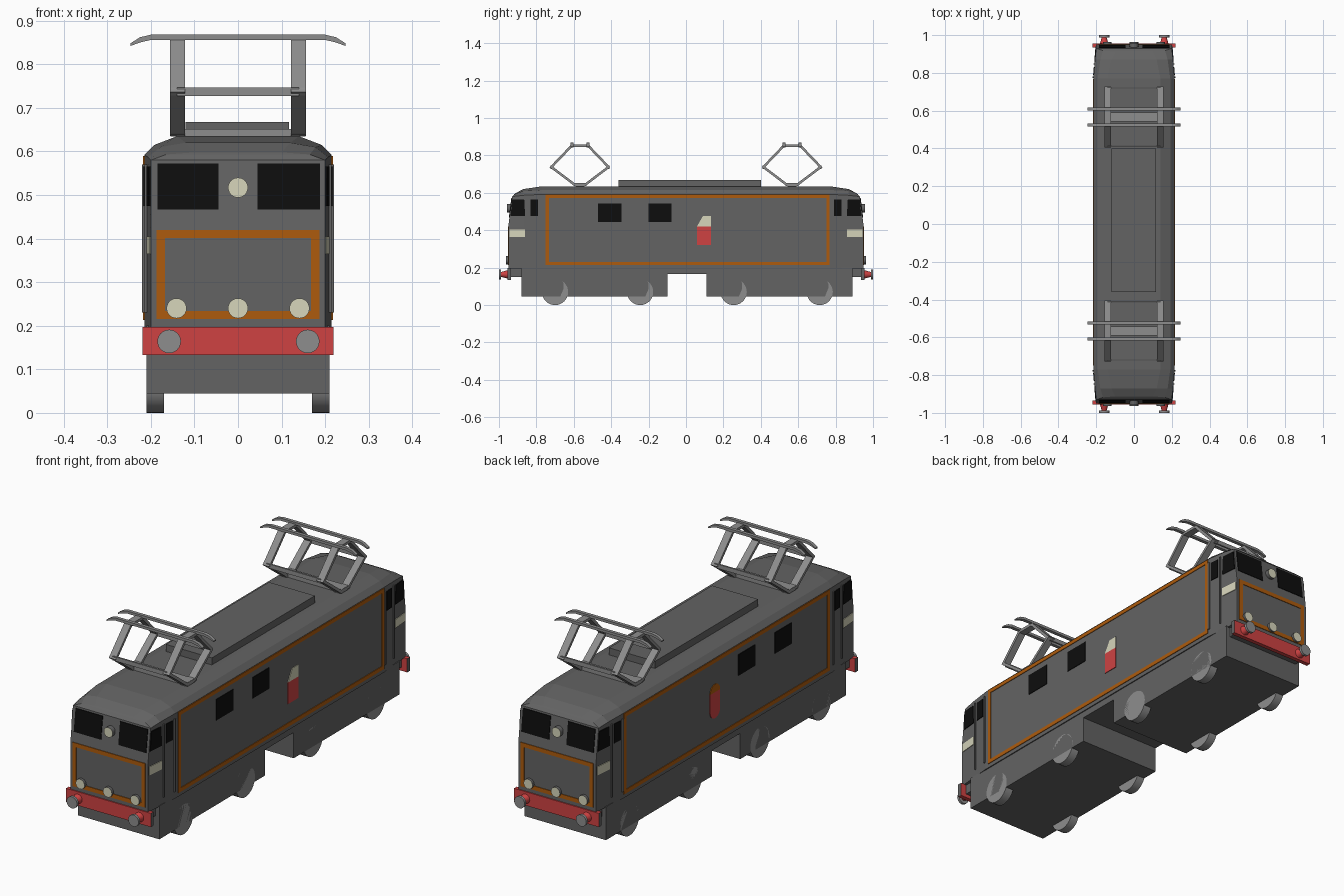
import bpy, bmesh, math
from mathutils import Vector

if "Cube" in bpy.data.objects:
    bpy.data.objects.remove(bpy.data.objects["Cube"])


def material(name, rgb):
    m = bpy.data.materials.new(name)
    m.diffuse_color = (*rgb, 1)
    m.use_nodes = True
    m.node_tree.nodes["Principled BSDF"].inputs["Base Color"].default_value = m.diffuse_color
    return m


GREY = material("body grey", (0.125, 0.125, 0.125))
LIGHT = material("metal grey", (0.27, 0.27, 0.27))
BLACK = material("window black", (0.004, 0.004, 0.004))
ORANGE = material("lining orange", (0.42, 0.105, 0.004))
CREAM = material("lamp cream", (0.68, 0.67, 0.50))
RED = material("beam red", (0.62, 0.055, 0.055))


def finish(name, bm, *mats):
    bmesh.ops.recalc_face_normals(bm, faces=bm.faces)
    me = bpy.data.meshes.new(name)
    bm.to_mesh(me)
    bm.free()
    ob = bpy.data.objects.new(name, me)
    bpy.context.collection.objects.link(ob)
    for m in mats:
        me.materials.append(m)
    return ob


def solid(bm, lower, upper):
    """Closed prism between two matching outlines."""
    a = [bm.verts.new(p) for p in lower]
    b = [bm.verts.new(p) for p in upper]
    n = len(a)
    bm.faces.new(a)
    bm.faces.new(b[::-1])
    for i in range(n):
        bm.faces.new((a[i], a[(i + 1) % n], b[(i + 1) % n], b[i]))


def prism(name, mapping, polys, lo, hi, mat):
    bm = bmesh.new()
    for poly in polys:
        solid(bm, [mapping(u, v, lo) for u, v in poly], [mapping(u, v, hi) for u, v in poly])
    return finish(name, bm, mat)


def rect(u0, u1, v0, v1):
    return [(u0, v0), (u1, v0), (u1, v1), (u0, v1)]


def border(u0, u1, v0, v1, t):
    o, i = rect(u0, u1, v0, v1), rect(u0 + t, u1 - t, v0 + t, v1 - t)
    return [[o[k], o[(k + 1) % 4], i[(k + 1) % 4], i[k]] for k in range(4)]


def along_x(u, v, w):
    return (w, u, v)


def along_y(u, v, w):
    return (u, w, v)


def along_z(u, v, w):
    return (u, v, w)


def on_side(s):
    return lambda u, v, o: (s * (0.215 - max(0, abs(u) - 0.77) * 0.0833 + o), u, v)


def on_end(e):
    return lambda u, v, o: (u, e * (0.95 - max(0, v - 0.42) * 0.125 + o), v)


def cylinder(name, centre, axis, r, length, mats, r2=None, segs=24):
    """Cylinder along axis; the cap facing the axis takes the last material."""
    bm = bmesh.new()
    d = Vector(axis)
    bmesh.ops.create_cone(bm, cap_ends=True, segments=segs, radius1=r,
                          radius2=r if r2 is None else r2, depth=length)
    bmesh.ops.transform(bm, matrix=d.to_track_quat('Z', 'Y').to_matrix().to_4x4(), verts=bm.verts)
    bmesh.ops.translate(bm, vec=centre, verts=bm.verts)
    bm.normal_update()
    for f in bm.faces:
        f.smooth = len(f.verts) == 4
        if f.normal.dot(d) > 0.9:
            f.material_index = len(mats) - 1
    ob = finish(name, bm, *mats)
    for e in ob.data.edges:
        e.use_edge_sharp = False
    bpy.context.view_layer.objects.active = ob
    ob.select_set(True)
    bpy.ops.object.shade_smooth_by_angle(angle=math.radians(40))
    ob.select_set(False)
    return ob


# Body shell: half sections lofted from end to end
tip = [(0.2, 0.95, 0.195), (0.2, 0.95, 0.42), (0.2, 0.93, 0.58), (0.165, 0.918, 0.593), (0.10, 0.912, 0.598)]
cab = [(0.2067, 0.87, 0.195), (0.2067, 0.87, 0.42), (0.2067, 0.87, 0.587), (0.178, 0.87, 0.61), (0.12, 0.87, 0.62)]
mid = [(0.215, 0.77, 0.195), (0.215, 0.77, 0.42), (0.215, 0.77, 0.592), (0.192, 0.77, 0.615), (0.14, 0.77, 0.635)]
bm = bmesh.new()
rings = []
for e, sections in ((1, (tip, cab, mid)), (-1, (mid, cab, tip))):
    for s in sections:
        right = [bm.verts.new((x, e * y, z)) for x, y, z in s]
        left = [bm.verts.new((-x, e * y, z)) for x, y, z in s]
        rings.append(right + left[::-1])
for a, b in zip(rings, rings[1:]):
    for i in range(10):
        bm.faces.new((a[i], a[(i + 1) % 10], b[(i + 1) % 10], b[i]))
for r in (rings[0], rings[-1]):
    for i in range(4):
        bm.faces.new((r[i], r[i + 1], r[8 - i], r[9 - i]))
finish("body_shell", bm, GREY)

# Underframe with two deep bogie skirts
prism("underframe", along_x, [[(-0.88, 0.2), (-0.88, 0.045), (-0.10, 0.045), (-0.10, 0.165),
                               (0.11, 0.165), (0.11, 0.045), (0.89, 0.045), (0.89, 0.2)]],
      -0.21, 0.21, GREY)
for y in (-0.70, -0.245, 0.255, 0.715):
    for s in (-1, 1):
        cylinder("wheel", (s * 0.19, y, 0.07), (s, 0, 0), 0.07, 0.04, [LIGHT], segs=32)

# Roof hatch
prism("roof_hatch", along_z, [rect(-0.12, 0.117, -0.36, 0.40)], 0.62, 0.668, GREY)

# Side lining, windows, plates and rails
for s in (-1, 1):
    side = on_side(s)
    prism("side_lining", side, border(-0.75, 0.768, 0.213, 0.59, 0.018), -0.002, 0.003, ORANGE)
    prism("side_windows", side, [rect(-0.47, -0.345, 0.445, 0.543), rect(-0.2, -0.078, 0.445, 0.543)],
          -0.002, 0.003, BLACK)
    for e in (-1, 1):
        def span(a, b, z0, z1):
            return rect(min(e * a, e * b), max(e * a, e * b), z0, z1)
        prism("cab_side_windows", side, [
            span(0.79, 0.832, 0.475, 0.565),
            [(e * 0.86, 0.475), (e * 0.938, 0.475), (e * 0.929, 0.565), (e * 0.865, 0.565)]],
            -0.002, 0.003, BLACK)
        prism("number_plate", side, [span(0.86, 0.943, 0.365, 0.405)], -0.002, 0.003, CREAM)
        prism("door_rail", side, [span(0.772, 0.78, 0.23, 0.57), span(0.845, 0.851, 0.23, 0.57)],
              -0.002, 0.006, GREY)

# Emblems, one kind on each side
prism("emblem_lower", on_side(1), [rect(0.058, 0.133, 0.32, 0.42)], -0.002, 0.003, RED)
prism("emblem_upper", on_side(1), [[(0.058, 0.42), (0.133, 0.42), (0.133, 0.475), (0.09, 0.475)]],
      -0.002, 0.003, CREAM)


def arc(a0, a1, v):
    return [(0.096 + 0.037 * math.cos(math.radians(a)), v + 0.037 * math.sin(math.radians(a)))
            for a in range(a0, a1 + 1, 20)]


prism("crest_lower", on_side(-1), [arc(180, 360, 0.35) + [(0.133, 0.435), (0.059, 0.435)]],
      -0.002, 0.003, RED)
prism("crest_upper", on_side(-1), [arc(0, 180, 0.435)], -0.002, 0.003, ORANGE)

# Cab ends
for e in (-1, 1):
    end = on_end(e)
    prism("windscreens", end, [rect(-0.185, -0.045, 0.467, 0.572), rect(0.045, 0.188, 0.467, 0.572)],
          -0.002, 0.003, BLACK)
    prism("end_lining", end, border(-0.187, 0.187, 0.215, 0.42, 0.019), -0.002, 0.003, ORANGE)
    cylinder("top_lamp", (0, e * 0.942, 0.517), (0, e, 0), 0.023, 0.03, [GREY, CREAM])
    for x in (-0.141, 0, 0.141):
        cylinder("lower_lamp", (x, e * 0.95, 0.24), (0, e, 0), 0.023, 0.026, [GREY, CREAM])
    # Buffer beam, red with grey ends
    beam = prism("buffer_beam", along_y, [rect(-0.219, 0.219, 0.133, 0.197)], e * 0.935, e * 0.955, RED)
    beam.data.materials.append(GREY)
    for f in beam.data.polygons:
        f.material_index = int(abs(f.normal.x) > 0.9)
    prism("beam_support", along_y, [rect(-0.19, 0.19, 0.15, 0.197)], e * 0.87, e * 0.936, GREY)
    for x in (-0.158, 0.16):
        cylinder("buffer_stem", (x, e * 0.97, 0.164), (0, e, 0), 0.023, 0.036, [RED], r2=0.013)
        cylinder("buffer_head", (x, e * 0.994, 0.164), (0, e, 0), 0.027, 0.012, [LIGHT])


def bar(p, q, t=0.013):
    """Rectangle around the line p-q, slightly longer than it."""
    p, q = Vector(p), Vector(q)
    d = (q - p).normalized() * t / 2
    n = Vector((-d.y, d.x))
    return [tuple(v) for v in (p - d + n, p - d - n, q + d - n, q + d + n)]


# Pantographs
for yc in (-0.567, 0.567):
    foot, knee, top = 0.03, 0.153, 0.043
    arms = [bar((yc - foot, 0.645), (yc + foot, 0.645)), bar((yc - top, 0.853), (yc + top, 0.853))]
    for k in (-1, 1):
        arms.append(bar((yc + k * foot, 0.645), (yc + k * knee, 0.738)))
        arms.append(bar((yc + k * knee, 0.738), (yc + k * top, 0.853)))
    for s in (-1, 1):
        prism("pantograph_arm", along_x, arms, s * 0.122, s * 0.156, LIGHT)
    prism("pantograph_base", along_z, [rect(-0.155, 0.155, yc - 0.024, yc + 0.024)], 0.634, 0.652, LIGHT)
    for k in (-1, 1):
        y = yc + k * knee
        prism("pantograph_cross_tube", along_y, [rect(-0.14, 0.14, 0.727, 0.747)], y - 0.004, y + 0.004, LIGHT)
        # Contact strip with drooping horns
        half = [(0.247, 0.843), (0.225, 0.857), (0.2, 0.863)]
        line = [(-x, z) for x, z in half] + half[::-1]
        outline = line[::1] + [(x, z - 0.012 if abs(x) < 0.24 else z - 0.006) for x, z in line[::-1]]
        outline = [(x, z + 0.005) for x, z in outline]
        y = yc + k * top
        prism("contact_strip", along_y, [outline], y - 0.008, y + 0.008, LIGHT)
